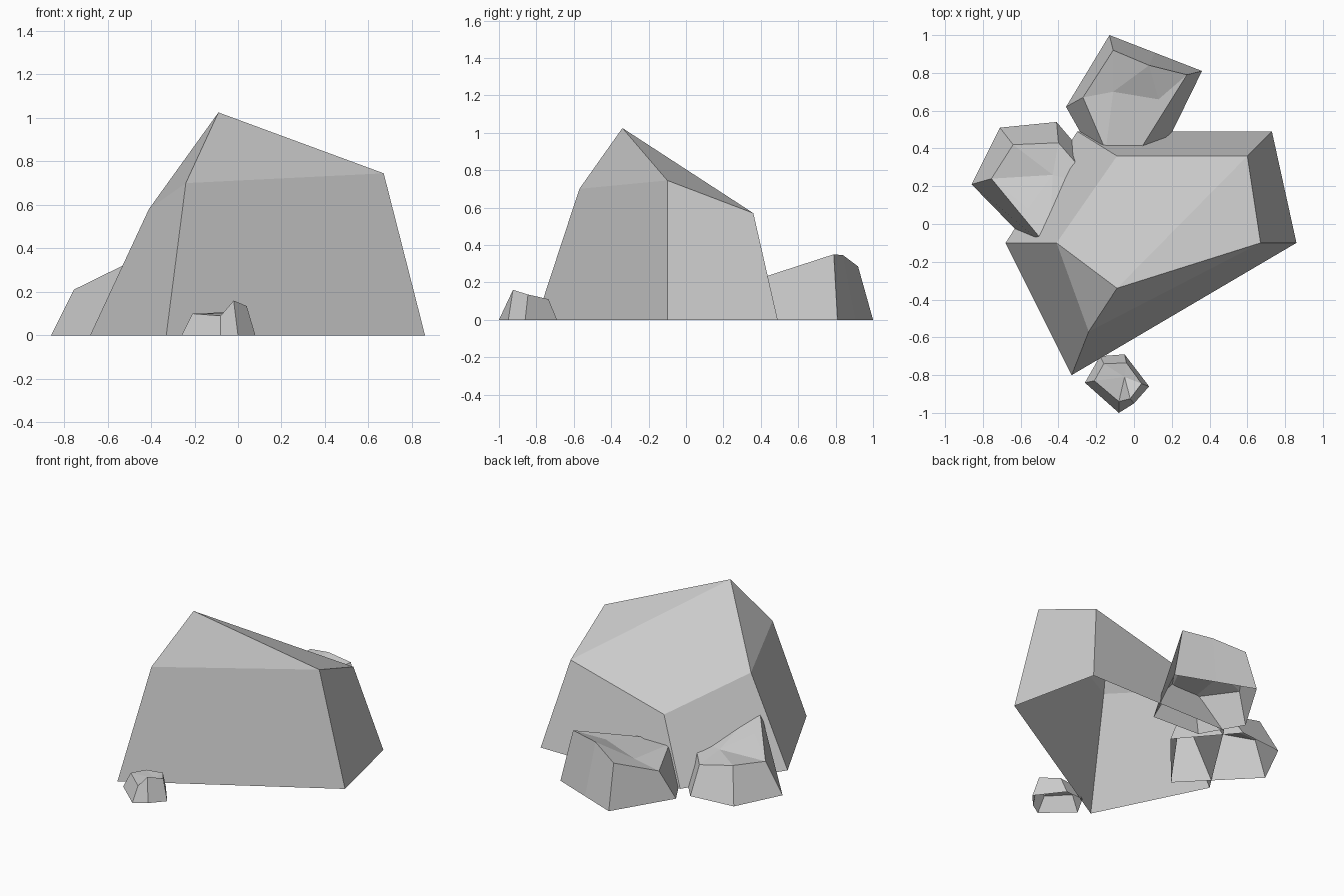
import bpy


def rock(name, base, rim, inner, cap=None):
    """Open-bottomed faceted rock: ground outline -> rim walls -> faceted cap.
    Outlines run counter-clockwise; cap indices count rim points, then inner points."""
    n = len(base)
    verts = [(x, y, 0) for x, y in base] + rim + inner
    walls = [(i, (i + 1) % n, n + (i + 1) % n, n + i) for i in range(n)]
    if cap is None:  # simple fan around one inner point
        cap = [(n, i, (i + 1) % n) for i in range(n)]
    faces = walls + [tuple(n + i for i in f) for f in cap]
    mesh = bpy.data.meshes.new(name)
    mesh.from_pydata(verts, [], faces)
    mesh.validate()
    mesh.update()
    obj = bpy.data.objects.new(name, mesh)
    bpy.context.collection.objects.link(obj)
    return obj


# Large boulder with off-centre peak
rock("main_boulder",
     [(.86, -.10), (.73, .49), (-.30, .49), (-.68, -.10), (-.33, -.80)],
     [(.67, -.10, .745), (.60, .36, .57), (-.09, .36, .39),
      (-.41, -.10, .58), (-.24, -.57, .70)],
     [(-.09, -.34, 1.025)],
     [(5, 0, 1), (5, 1, 2, 3), (5, 3, 4), (5, 4, 0)])

# Medium rock at the back, with a dented top
rock("back_rock",
     [(.36, .81), (.11, .907), (-.13, 1.0), (-.36, .62), (-.21, .355), (.13, .34)],
     [(.28, .79, .35), (.08, .84, .345), (-.11, .92, .285),
      (-.27, .67, .18), (-.15, .39, .22), (.03, .39, .22)],
     [(-.11, .70, .23), (.13, .66, .28)],
     [(7, 0, 1), (7, 1, 6), (6, 1, 2), (6, 2, 3), (6, 3, 4), (6, 4, 5, 7), (7, 5, 0)])

# Medium rock at the left, sunk into the boulder
rock("left_rock",
     [(-.12, .20), (-.41, .54), (-.71, .51), (-.86, .21), (-.46, -.20)],
     [(-.20, .20, .20), (-.40, .43, .165), (-.64, .42, .22),
      (-.755, .24, .21), (-.45, -.13, .36)],
     [(-.43, .26, .21), (-.56, .08, .28)],
     [(5, 0, 1), (5, 1, 2), (5, 2, 3), (5, 3, 6), (6, 3, 4), (6, 4, 5), (5, 4, 0)])

# Small rock at the front
rock("front_pebble",
     [(.08, -.86), (-.05, -.69), (-.18, -.70), (-.26, -.84), (-.08, -1.0), (0, -.95)],
     [(.04, -.845, .135), (-.04, -.735, .11), (-.16, -.74, .10),
      (-.21, -.83, .10), (-.08, -.94, .09), (-.02, -.925, .16)],
     [(-.05, -.81, .10)])
